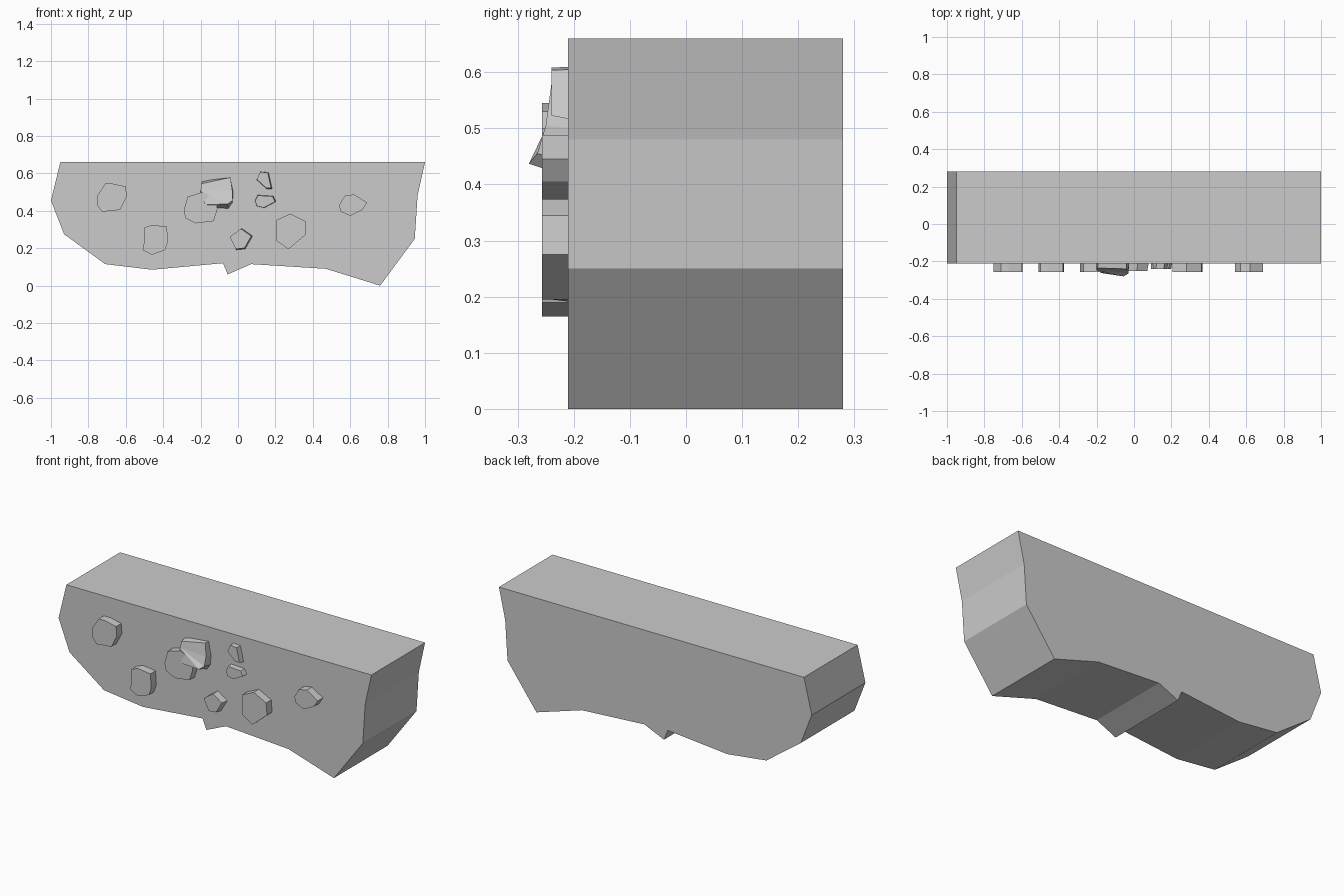
import bpy, bmesh

FACE_Y = -0.21   # front plane of the slab


def prism(name, back, y_back, front, front_faces=None):
    """Solid between a flat back outline (x, z) and a front outline (x, y, z)."""
    bm = bmesh.new()
    b = [bm.verts.new((x, y_back, z)) for x, z in back]
    f = [bm.verts.new(p) for p in front]
    n = len(b)
    bm.faces.new(b)
    for ids in front_faces or [range(n)]:
        bm.faces.new([f[i] for i in ids])
    for i in range(n):
        j = (i + 1) % n
        bm.faces.new((b[i], b[j], f[j], f[i]))
    bmesh.ops.recalc_face_normals(bm, faces=bm.faces)
    mesh = bpy.data.meshes.new(name)
    bm.to_mesh(mesh)
    bm.free()
    ob = bpy.data.objects.new(name, mesh)
    bpy.context.collection.objects.link(ob)
    return ob


def stone(name, outline, y_front=-0.257, shrink=1.0, shift=(0, 0)):
    """Flat-faced stone; the front may be smaller and offset from its root."""
    cx = sum(p[0] for p in outline) / len(outline)
    cz = sum(p[1] for p in outline) / len(outline)
    front = [(cx + (x - cx) * shrink + shift[0], y_front,
              cz + (z - cz) * shrink + shift[1]) for x, z in outline]
    return prism(name, outline, FACE_Y + 0.01, front)


# Main slab with ragged lower edge
slab = [(-0.95, 0.66), (1.0, 0.66), (0.96, 0.48), (0.945, 0.25), (0.76, 0.0),
        (0.47, 0.09), (0.07, 0.115), (-0.055, 0.06), (-0.08, 0.12),
        (-0.46, 0.085), (-0.71, 0.115), (-0.93, 0.275), (-1.0, 0.455)]
prism("slab", slab, 0.28, [(x, FACE_Y, z) for x, z in slab])

# Straight-sided stones
stone("stone_far_left", [(-0.75, 0.485), (-0.71, 0.545), (-0.67, 0.545),
      (-0.6, 0.53), (-0.595, 0.475), (-0.63, 0.405), (-0.725, 0.395), (-0.75, 0.425)])
stone("stone_lower_left", [(-0.5, 0.31), (-0.46, 0.325), (-0.38, 0.315),
      (-0.375, 0.235), (-0.39, 0.19), (-0.46, 0.165), (-0.51, 0.19), (-0.5, 0.245)])
stone("stone_behind", [(-0.29, 0.4), (-0.27, 0.475), (-0.19, 0.5), (-0.12, 0.47),
      (-0.11, 0.41), (-0.13, 0.345), (-0.225, 0.333), (-0.28, 0.36)], -0.257)
stone("stone_right", [(0.205, 0.35), (0.28, 0.385), (0.36, 0.345),
      (0.365, 0.275), (0.27, 0.195), (0.205, 0.24)])
stone("stone_far_right", [(0.54, 0.43), (0.57, 0.48), (0.62, 0.488),
      (0.69, 0.445), (0.665, 0.405), (0.6, 0.373), (0.55, 0.395)])

# Small tapered stones
stone("stone_bottom", [(-0.045, 0.26), (0.02, 0.307), (0.08, 0.265),
      (0.04, 0.195), (-0.01, 0.19)], -0.25, 0.92, (-0.004, 0.002))
stone("stone_upper_small", [(0.1, 0.565), (0.12, 0.61), (0.165, 0.605),
      (0.185, 0.515), (0.155, 0.515)], -0.24, 0.9, (-0.004, 0.003))
stone("stone_middle_small", [(0.09, 0.455), (0.105, 0.485), (0.19, 0.48),
      (0.205, 0.45), (0.14, 0.415), (0.1, 0.425)], -0.24, 0.93, (-0.002, -0.001))

# Large slanted stone with ridge
prism("stone_large",
      [(-0.19, 0.56), (-0.04, 0.575), (-0.025, 0.5), (-0.03, 0.44),
       (-0.05, 0.41), (-0.18, 0.42), (-0.2, 0.5)], FACE_Y + 0.01,
      [(-0.195, -0.235, 0.545), (-0.04, -0.24, 0.578), (-0.03, -0.25, 0.505),
       (-0.03, -0.265, 0.455), (-0.055, -0.28, 0.437), (-0.175, -0.262, 0.432),
       (-0.2, -0.245, 0.51)],
      [(0, 1, 2, 6), (6, 2, 3), (6, 3, 4), (6, 4, 5)])
